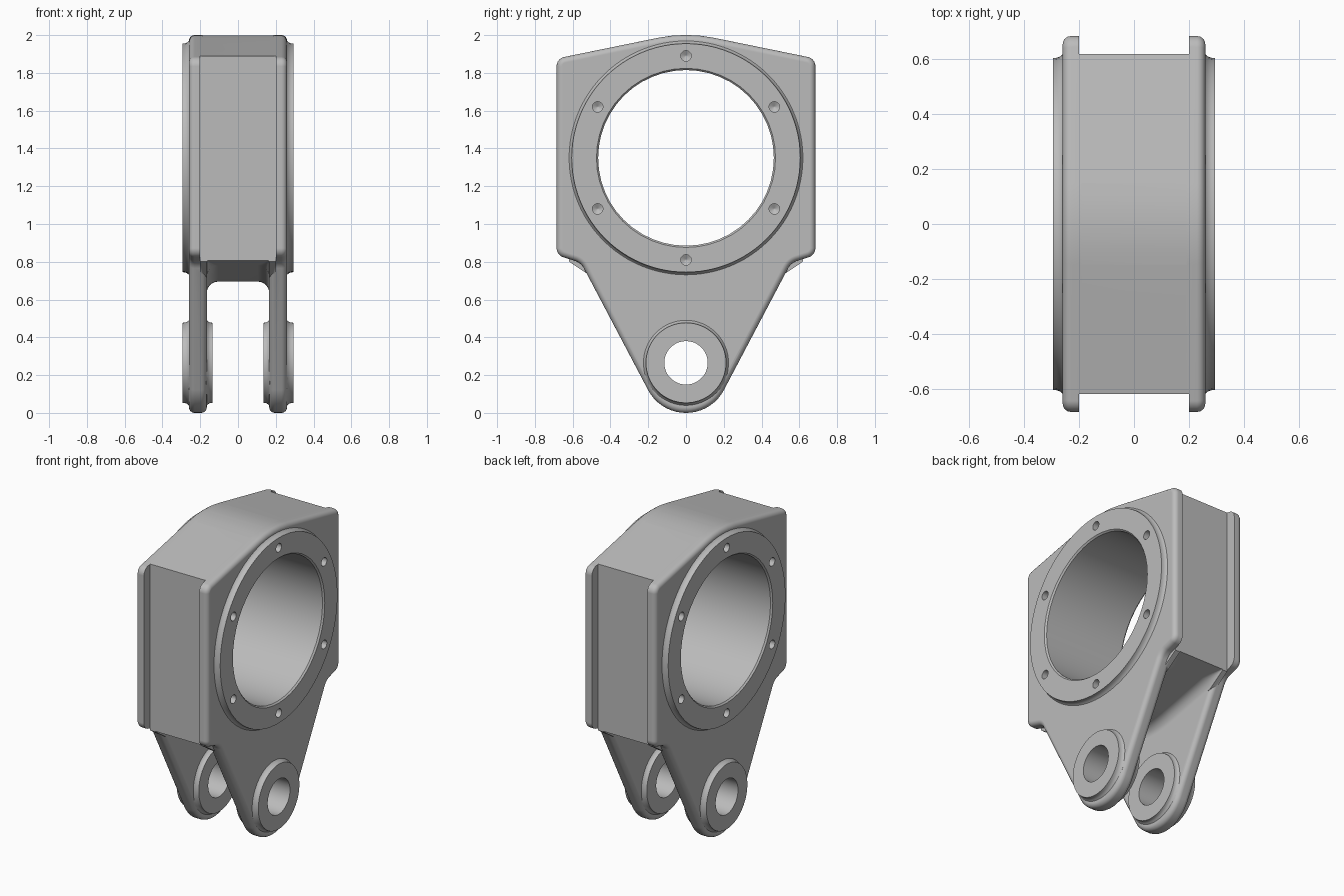
import bpy, bmesh, math
from mathutils import Vector, Matrix

cube = bpy.data.objects.get("Cube")
if cube:
    bpy.data.objects.remove(cube, do_unlink=True)

BORE_Z, LUG_Z = 1.35, 0.265

steel = bpy.data.materials.new("light_grey_metal")
steel.use_nodes = True
grey = (0.5, 0.5, 0.5, 1)
steel.diffuse_color = grey
steel.node_tree.nodes["Principled BSDF"].inputs["Base Color"].default_value = grey


def to_object(name, bm):
    bmesh.ops.recalc_face_normals(bm, faces=bm.faces)
    mesh = bpy.data.meshes.new(name)
    bm.to_mesh(mesh)
    bm.free()
    mesh.materials.append(steel)
    ob = bpy.data.objects.new(name, mesh)
    bpy.context.collection.objects.link(ob)
    return ob


def loft(name, rings, closed_ends=True):
    """Skin a row of equal loops and cap both ends."""
    bm = bmesh.new()
    loops = [[bm.verts.new(p) for p in ring] for ring in rings]
    for a, b in zip(loops, loops[1:]):
        for i in range(len(a)):
            j = (i + 1) % len(a)
            bm.faces.new((a[i], a[j], b[j], b[i]))
    bm.faces.new(loops[0])
    bm.faces.new(loops[-1])
    return to_object(name, bm)


def lathe(name, profile, y, z, n=64):
    """Solid of revolution about a line parallel to x; profile holds (x, radius)."""
    turn = [2 * math.pi * i / n for i in range(n)]
    return loft(name, [[(x, y + r * math.sin(t), z + r * math.cos(t)) for t in turn]
                       for x, r in profile])


def rounded(corners):
    """Round every corner (y, z, radius) of a polygon."""
    out = []
    for i, (y, z, r) in enumerate(corners):
        p = Vector((y, z))
        a = (Vector(corners[i - 1][:2]) - p).normalized()
        b = (Vector(corners[(i + 1) % len(corners)][:2]) - p).normalized()
        half = a.angle(b) / 2
        centre = p + (a + b).normalized() * r / math.sin(half)
        start = p + a * r / math.tan(half) - centre
        end = p + b * r / math.tan(half) - centre
        sweep = start.angle_signed(end)
        n = max(4, round(abs(sweep) / 0.12))
        for k in range(n + 1):
            out.append(centre + Matrix.Rotation(-sweep * k / n, 2) @ start)
    return out


def combine(target, other, operation):
    mod = target.modifiers.new("cut", "BOOLEAN")
    mod.object, mod.operation, mod.solver = other, operation, "EXACT"
    bpy.context.view_layer.objects.active = target
    bpy.ops.object.modifier_apply(modifier=mod.name)
    bpy.data.objects.remove(other, do_unlink=True)


# Side plate outline: peaked top, square shoulders, tapering leg
side = [(0.685, 1.876, 0.05), (0.685, 0.835, 0.05), (0.556, 0.795, 0.08)]
outline = rounded([(0, 2.016, 0.74)] + side + [(0, -0.26, 0.227)]
                  + [(-y, z, r) for y, z, r in reversed(side)])


def side_plate(s):
    bm = bmesh.new()
    face = bm.faces.new([bm.verts.new((s * 0.165, y, z)) for y, z in outline])
    ext = bmesh.ops.extrude_face_region(bm, geom=[face])
    bmesh.ops.translate(bm, vec=(s * 0.095, 0, 0),
                        verts=[v for v in ext["geom"] if isinstance(v, bmesh.types.BMVert)])
    rims = [e for e in bm.edges if abs(e.verts[0].co.x - e.verts[1].co.x) < 1e-5]
    bmesh.ops.bevel(bm, geom=rims, offset=0.03, segments=4, profile=0.5, affect="EDGES")
    return to_object("side_plate", bm)


def top_z(y):
    y = abs(y)
    return 1.26 + math.sqrt(0.74 ** 2 - y * y) if y < 0.148 else 2.016 - 0.204 * y


# Core between the plates, its underside filleted into the legs
def core_section(y):
    top = top_z(y) - 0.001
    under = 2 * BORE_Z - top_z(y) - 0.005
    f = 0.06 if abs(y) < 0.5 else max(0.004, 0.06 - 0.47 * (abs(y) - 0.5))
    half = [(0.2, top), (0.2, under - f)]
    for k in range(7):
        t = math.pi / 2 * k / 6
        half.append((0.165 - f + f * math.cos(t), under - f + f * math.sin(t)))
    return [(x, y, z) for x, z in half + [(-x, z) for x, z in reversed(half)]]


stations = [0.03, 0.06, 0.09, 0.12, 0.15, 0.3, 0.5, 0.62, 0.65]
body = loft("bracket_body", [core_section(y) for y in
                             [-s for s in reversed(stations)] + [0] + stations])
for s in (-1, 1):
    combine(body, side_plate(s), "UNION")

# Raised flange around the bore, on both faces
flange = [(0.25, 0.55), (0.255, 0.624), (0.262, 0.617), (0.27, 0.61),
          (0.282, 0.606), (0.295, 0.605)]
combine(body, lathe("bore_flange", [(-x, r) for x, r in reversed(flange)] + flange,
                    0, BORE_Z, 96), "UNION")

# Pin bosses on the legs
boss = [(0.135, 0.212), (0.148, 0.213), (0.157, 0.218), (0.168, 0.228),
        (0.257, 0.228), (0.268, 0.218), (0.28, 0.213), (0.295, 0.212)]
for s in (-1, 1):
    combine(body, lathe("pin_boss", [(s * x, r) for x, r in boss], 0, LUG_Z), "UNION")

# Recess between the plate rims, front and back
for s in (-1, 1):
    rect = [(-0.2, 0.8), (0.2, 0.8), (0.2, 2.2), (-0.2, 2.2)]
    combine(body, loft("recess_cutter", [[(x, s * y, z) for x, z in rect]
                                         for y in (0.62, 0.9)]), "DIFFERENCE")

# Main bore with a small chamfer, and the pin hole
bore = [(0.285, 0.465), (0.296, 0.475), (0.4, 0.475)]
combine(body, lathe("bore_cutter", [(-x, r) for x, r in reversed(bore)] + bore,
                    0, BORE_Z, 48), "DIFFERENCE")
combine(body, lathe("pin_hole_cutter", [(-0.5, 0.115), (0.5, 0.115)], 0, LUG_Z, 48),
        "DIFFERENCE")

# Blind bolt holes with drilled tips
for s in (-1, 1):
    for k in range(6):
        a = math.pi / 3 * k
        drill = [(s * 0.2, 0.002), (s * 0.215, 0.028), (s * 0.4, 0.028)]
        combine(body, lathe("bolt_cutter", drill, 0.54 * math.sin(a),
                            BORE_Z + 0.54 * math.cos(a), 20), "DIFFERENCE")

# Smooth curved faces while keeping edges crisp
bpy.ops.object.select_all(action="DESELECT")
body.select_set(True)
bpy.context.view_layer.objects.active = body
bpy.ops.object.shade_smooth_by_angle(angle=math.radians(30))
weighted = body.modifiers.new("weighted_normals", "WEIGHTED_NORMAL")
weighted.keep_sharp = True
